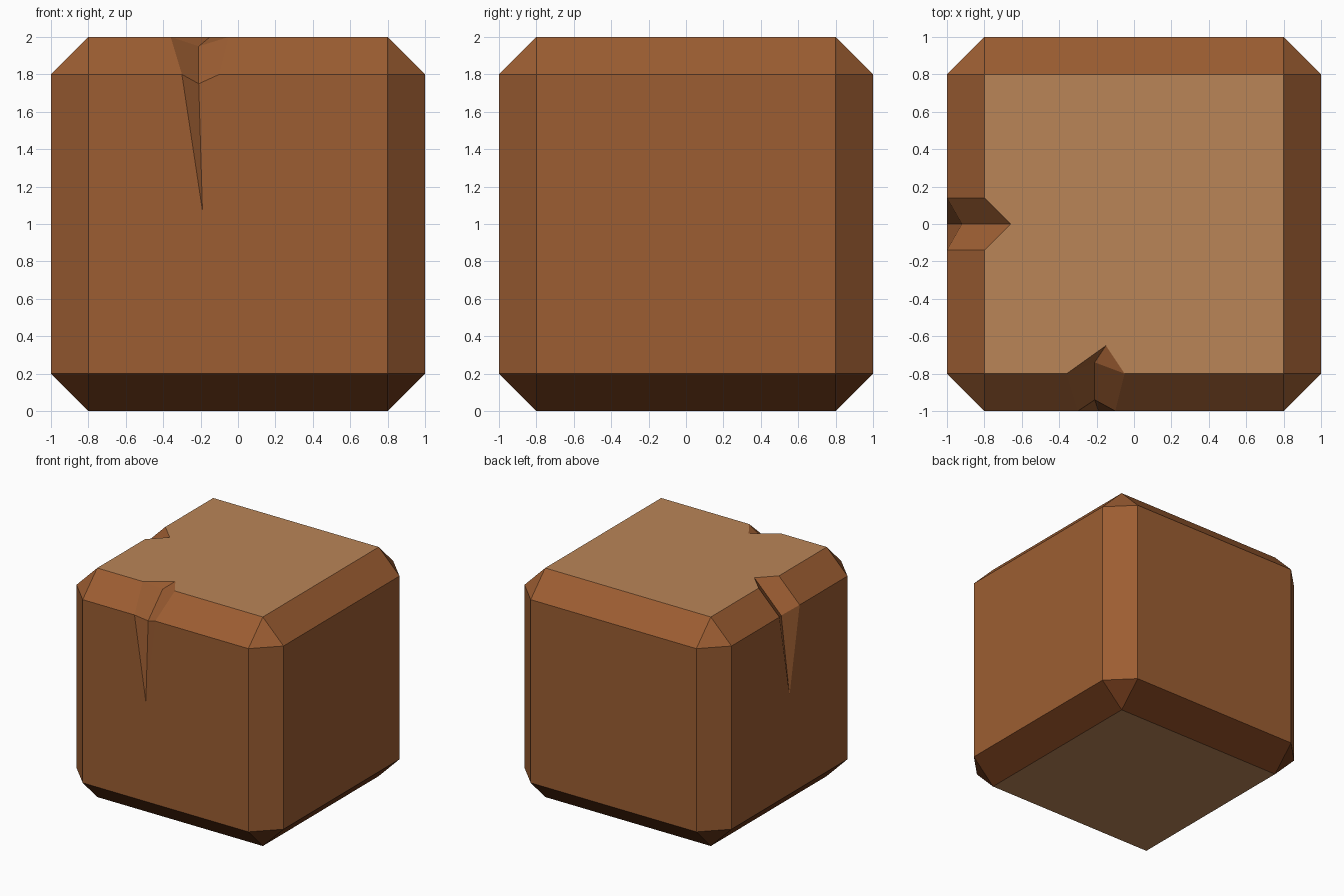
import bpy, bmesh

if "Cube" in bpy.data.objects:
    bpy.data.objects.remove(bpy.data.objects["Cube"])

# Colours
def material(name, rgb):
    m = bpy.data.materials.new(name)
    m.diffuse_color = (*rgb, 1)
    m.use_nodes = True
    m.node_tree.nodes["Principled BSDF"].inputs["Base Color"].default_value = m.diffuse_color
    return m

mats = [material("side_brown", (0.335, 0.111, 0.032)),
        material("end_tan", (0.49, 0.235, 0.097)),
        material("base_dark_brown", (0.14, 0.037, 0.009))]
SIDE, END, BASE = 0, 1, 2

# Cracks by side (0 front, 3 left); points are (along the edge, depth inward, height)
cracks = {
    0: dict(top=((-0.36, 0.2, 2), (-0.05, 0.2, 2)),
            valley=[(-0.15, 0.35, 2), (-0.21, 0.26, 1.95), (-0.21, 0.06, 1.75)],
            rim=((-0.30, 0, 1.8), (-0.10, 0, 1.8)), tip=(-0.19, 0, 1.07)),
    3: dict(top=((-0.14, 0.2, 2), (0.14, 0.2, 2)),
            valley=[(0, 0.34, 2), (0, 0.08, 1.74)],
            rim=((-0.14, 0, 1.8), (0.14, 0, 1.8)), tip=(0, 0, 1.06)),
}

bm = bmesh.new()

def face(points, mat):
    f = bm.faces.new([bm.verts.new(p) for p in points])
    f.material_index = mat

def place(k, p):
    """Turn a front-side point (along, depth, height) onto side k."""
    x, y = p[0], p[1] - 1
    for _ in range(k):
        x, y = -y, x
    return (x, y, p[2])

top_ring = []
for k in range(4):
    def add(points, mat=SIDE):
        face([place(k, p) for p in points], mat)

    lo_l, lo_r = (-0.8, 0, 0.2), (0.8, 0, 0.2)
    hi_l, hi_r = (-0.8, 0, 1.8), (0.8, 0, 1.8)
    top_l, top_r = (-0.8, 0.2, 2), (0.8, 0.2, 2)
    bot_l, bot_r = (-0.8, 0.2, 0), (0.8, 0.2, 0)
    nxt_lo, nxt_hi = (1, 0.2, 0.2), (1, 0.2, 1.8)

    # Bottom chamfer, upright chamfer and corners
    add([bot_l, bot_r, lo_r, lo_l], BASE)
    add([lo_r, bot_r, nxt_lo], BASE)
    add([lo_r, nxt_lo, nxt_hi, hi_r])
    add([hi_r, nxt_hi, top_r])

    top_ring.append(place(k, top_l))
    c = cracks.get(k)
    if not c:
        # Plain side and top chamfer
        add([lo_l, lo_r, hi_r, hi_l])
        add([hi_l, hi_r, top_r, top_l])
        continue

    # Side and top chamfer split by the crack
    (tl, tr), (rl, rr), v, tip = c["top"], c["rim"], c["valley"], c["tip"]
    add([lo_l, lo_r, hi_r, rr, tip, rl, hi_l])
    add([hi_l, rl, tl, top_l])
    add([rr, hi_r, top_r, tr])
    top_ring += [place(k, p) for p in (tl, v[0], tr)]
    # Crack walls
    for t, r in ((tl, rl), (tr, rr)):
        for a, b in zip(v[:-2], v[1:-1]):
            add([t, a, b])
        add([t, v[-2], v[-1], r])
        add([r, v[-1], tip])

# Flat top and bottom
face(top_ring, END)
face([(-0.8, -0.8, 0), (-0.8, 0.8, 0), (0.8, 0.8, 0), (0.8, -0.8, 0)], END)

bmesh.ops.remove_doubles(bm, verts=bm.verts, dist=0.0005)
bmesh.ops.recalc_face_normals(bm, faces=bm.faces)

mesh = bpy.data.meshes.new("cracked_block")
for m in mats:
    mesh.materials.append(m)
bm.to_mesh(mesh)
bm.free()
bpy.context.collection.objects.link(bpy.data.objects.new("cracked_block", mesh))
